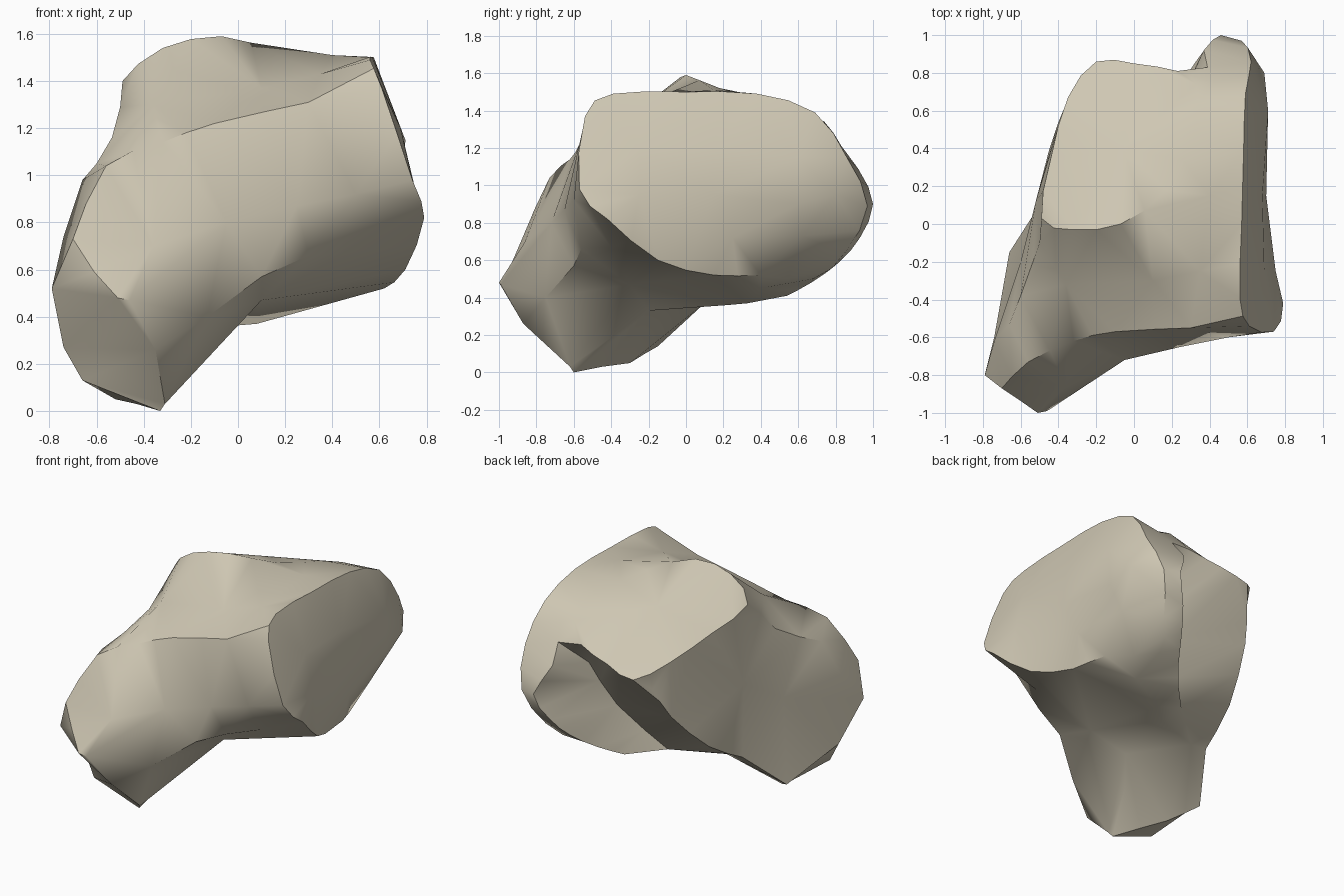
import bpy
import bmesh
import math
from mathutils import Vector

default_cube = bpy.data.objects.get("Cube")
if default_cube:
    bpy.data.objects.remove(default_cube, do_unlink=True)

CENTRE = Vector((.05, .05, .85))


def catmull_rom(a, b, c, d, t):
    """Point on a smooth curve between b and c."""
    return (b * 2 + (c - a) * t + (a * 2 - b * 5 + c * 4 - d) * t ** 2
            + (b * 3 - a - c * 3 + d) * t ** 3) / 2


def smooth_outline(points, closed=False):
    """Add a rounded midpoint to every span of an outline."""
    pts = [Vector(p) for p in points]
    count = len(pts)
    result = []
    for i in range(count if closed else count - 1):
        if closed:
            a, b, c, d = (pts[(i + k) % count] for k in (-1, 0, 1, 2))
        else:
            a, b, c, d = (pts[min(max(i + k, 0), count - 1)] for k in (-1, 0, 1, 2))
        result += [b, catmull_rom(a, b, c, d, .5)]
    return result if closed else result + [pts[-1]]


# Rim of the large oval joint surface on the left end, and its bulge
end_rim = smooth_outline([
    (.56, -.39, 1.49), (.61, -.54, 1.37), (.74, -.57, .98), (.79, -.42, .82),
    (.71, -.15, .6), (.62, .15, .52), (.57, .4, .52), (.36, .68, .5),
    (.47, .85, .64), (.57, .97, .89), (.62, .86, 1.15), (.59, .69, 1.39),
    (.58, .38, 1.49), (.57, 0, 1.5)], closed=True)
end_surface = [(.68, .15, 1.2), (.7, .15, .95), (.67, .25, .72), (.71, .6, 1.15),
               (.7, .6, .9), (.69, .8, .95), (.62, .62, .73), (.75, -.25, .95),
               (.69, -.25, 1.2)]

# Rim of the raised joint surface on top
top_rim = smooth_outline([
    (-.49, .03, 1.4), (-.32, -.03, 1.54), (-.07, 0, 1.59), (.17, .18, 1.52),
    (.32, .5, 1.45), (.33, .74, 1.34), (.23, .81, 1.23), (0, .85, 1.17),
    (-.2, .86, 1.12), (-.35, .67, 1.21), (-.44, .35, 1.31)], closed=True)
top_surface = [(-.06, .4, 1.42)]

# Ridge that runs along the front and ends on the lobe
front_ridge = smooth_outline([
    (.3, -.55, 1.31), (-.1, -.57, 1.22), (-.32, -.62, 1.14),
    (-.56, -.73, 1.04), (-.7, -.87, .73)])
front_wall = [(-.05, -.72, .8), (.25, -.65, .87), (-.36, -.86, .7), (.5, -.6, .92)]

# Saddle between the ridge and the top joint surface
saddle = [(.1, -.3, 1.37), (-.36, -.32, 1.3), (.35, -.25, 1.43), (.4, .15, 1.51)]
saddle_edge = [(-.5, -.1, 1.29), (-.535, -.2, 1.16), (-.6, -.38, 1.05), (-.66, -.53, .98)]

# Corners of the lobe, low on the front right
lobe_rim = [(-.61, -.93, .59), (-.51, -1.0, .48), (-.46, -.99, .47),
            (-.35, -.87, .26), (-.31, -.62, .03), (-.33, -.6, 0),
            (-.43, -.45, .03), (-.52, -.3, .05), (-.6, -.22, .1), (-.66, -.15, .14)]
lobe_side = [(-.79, -.8, .52), (-.74, -.6, .27), (-.66, -.62, .13), (-.74, -.62, .74)]

# Right wall and the edge where it turns to the back
back_edge = smooth_outline([
    (-.5, .1, .38), (-.45, .39, .55), (-.35, .66, .83), (-.28, .76, 1.04)])
right_wall = [(-.6, -.2, .7), (-.52, .12, .9)]

# Groove at the back and the lobe edge that overhangs it
groove = smooth_outline([(.26, .68, 1.05), (.15, .53, .73), (-.1, .34, .42)])
back_lobe = smooth_outline([
    (.42, .75, 1.31), (.37, .92, 1.09), (.46, 1.0, .9), (.38, .93, .72),
    (.3, .82, .59), (.2, .67, .48), (.09, .54, .41)])

# Hollow underside
underside = [(-.04, .22, .36), (.08, .33, .37), (.32, .4, .45), (-.38, .1, .37),
             (-.22, -.35, .2), (-.1, -.2, .33), (.1, -.3, .47), (.45, -.4, .67),
             (-.13, -.75, .4), (.1, -.6, .57), (.3, -.56, .66)]

# Skin all outlines: connect neighbours by direction from the centre
landmarks = [Vector(p) for part in (
    end_rim, end_surface, top_rim, top_surface, front_ridge, front_wall, saddle,
    saddle_edge, lobe_rim, lobe_side, back_edge, right_wall, groove, back_lobe,
    underside) for p in part]

bm = bmesh.new()
pairs = [(bm.verts.new((p - CENTRE).normalized()), p) for p in landmarks]
bmesh.ops.convex_hull(bm, input=list(bm.verts))
for vert, place in pairs:
    vert.co = place
loose = [v for v in bm.verts if not v.link_faces]
bmesh.ops.delete(bm, geom=loose, context='VERTS')
bmesh.ops.triangulate(bm, faces=list(bm.faces))
bmesh.ops.recalc_face_normals(bm, faces=list(bm.faces))

mesh = bpy.data.meshes.new("bone")
bm.to_mesh(mesh)
bm.free()
bone = bpy.data.objects.new("bone", mesh)
bpy.context.collection.objects.link(bone)

# Bone colour
colour = (.62, .57, .45, 1)
ivory = bpy.data.materials.new("ivory")
ivory.use_nodes = True
ivory.diffuse_color = colour
shader = next(n for n in ivory.node_tree.nodes if n.type == 'BSDF_PRINCIPLED')
shader.inputs["Base Color"].default_value = colour
mesh.materials.append(ivory)

# Soft shading that keeps the joint rims crisp
bpy.ops.object.select_all(action='DESELECT')
bone.select_set(True)
bpy.context.view_layer.objects.active = bone
bpy.ops.object.shade_smooth_by_angle(angle=math.radians(40))
